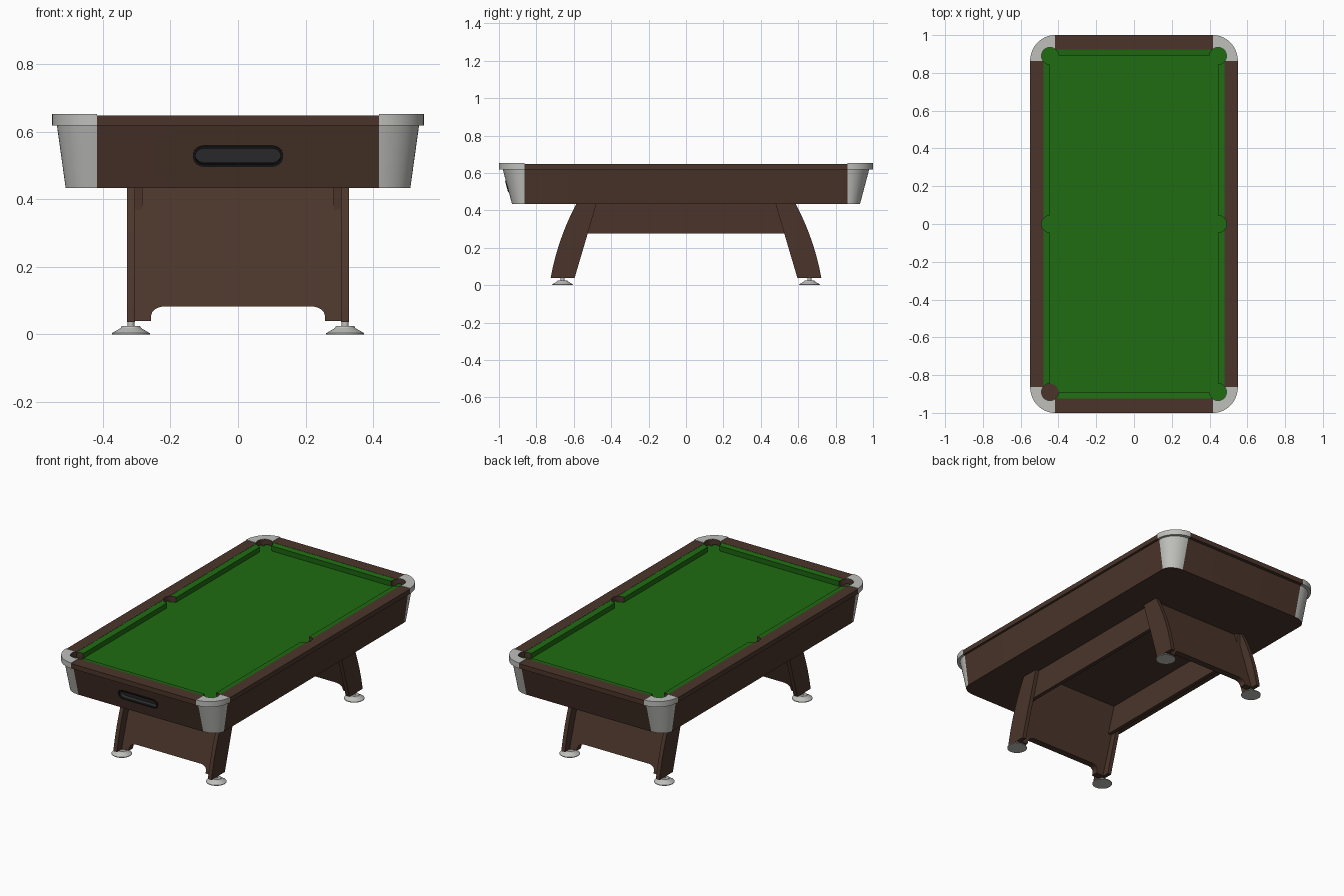
import bpy, bmesh
from math import pi, cos, sin, radians
from mathutils import Matrix, Vector

if "Cube" in bpy.data.objects:
    bpy.data.objects.remove(bpy.data.objects["Cube"])

def material(name, rgb):
    m = bpy.data.materials.new(name)
    m.diffuse_color = (*rgb, 1)
    m.use_nodes = True
    m.node_tree.nodes["Principled BSDF"].inputs["Base Color"].default_value = m.diffuse_color
    return m

WOOD = material("dark_wood", (0.07, 0.036, 0.024))
CLOTH = material("green_cloth", (0.014, 0.15, 0.006))
METAL = material("metal", (0.52, 0.52, 0.5))
SLOT = material("slot_grey", (0.03, 0.03, 0.032))
RIM = material("rim_black", (0.008, 0.008, 0.009))
CX, CY = 0.418, 0.863        # corner arc centre
TOP, FIELD = 0.652, 0.611

def loft(name, rings, mats, loop=False, pick=None, mirror=None, xform=None):
    """Skin a list of equal-length closed rings; cap the ends unless looped."""
    bm = bmesh.new()
    vs = [[bm.verts.new(p) for p in r] for r in rings]
    n = len(rings[0])
    pairs = list(zip(vs, vs[1:])) + ([(vs[-1], vs[0])] if loop else [])
    for a, b in pairs:
        for i in range(n):
            j = (i + 1) % n
            f = bm.faces.new((a[i], a[j], b[j], b[i]))
            if pick:
                f.material_index = pick(i)
    if not loop:
        bm.faces.new(vs[0])
        bm.faces.new(vs[-1])
    bmesh.ops.recalc_face_normals(bm, faces=bm.faces)
    if xform:
        bm.transform(xform)
    me = bpy.data.meshes.new(name)
    bm.to_mesh(me)
    bm.free()
    for m in mats:
        me.materials.append(m)
    ob = bpy.data.objects.new(name, me)
    bpy.context.collection.objects.link(ob)
    if mirror:
        md = ob.modifiers.new("mirror", 'MIRROR')
        md.use_axis = (bool(mirror[0]), bool(mirror[1]), False)
        md.use_mirror_merge = False
    return ob

def box(name, x, y, z, mats, mirror=None):
    ring = lambda h: [(x[0], y[0], h), (x[1], y[0], h), (x[1], y[1], h), (x[0], y[1], h)]
    return loft(name, [ring(z[0]), ring(z[1])], mats, mirror=mirror)

def cut(ob, cutter):
    md = ob.modifiers.new("cut", 'BOOLEAN')
    md.operation, md.solver, md.object = 'DIFFERENCE', 'EXACT', cutter
    md.material_mode = 'TRANSFER'

def circle(x, y, z, r, n=32):
    return [(x + r * cos(2 * pi * i / n), y + r * sin(2 * pi * i / n), z) for i in range(n)]

SEG = 12
def rounded(rx, ry, z):
    """Rectangle outline with elliptical corners."""
    pts = []
    for k, (sx, sy) in enumerate(((1, 1), (-1, 1), (-1, -1), (1, -1))):
        for i in range(SEG + 1):
            a = k * pi / 2 + i * pi / 2 / SEG
            pts.append((sx * CX + rx * cos(a), sy * CY + ry * sin(a), z))
    return pts

def stadium(w, h, z):
    pts = []
    for s in (1, -1):
        for i in range(13):
            a = -pi / 2 + i * pi / 12
            pts.append((s * (w - h + h * cos(a)), s * h * sin(a), z))
    return pts

# Tapered cabinet with metal corners, hollow at the top
cabinet = loft("cabinet", [rounded(.092, .067, .433), rounded(.118, .117, .62),
                           rounded(.107, .106, .62), rounded(.104, .103, .598)],
               [WOOD, METAL], pick=lambda i: 0 if i % (SEG + 1) == SEG else 1)
loft("playing_surface", [rounded(.1, .1, .59), rounded(.1, .1, FIELD)], [CLOTH])

# Rails and metal corner caps
side_rail = box("side_rail", (.48, .55), (-CY, CY), (.619, .648), [WOOD], (1, 0))
box("end_rail", (-CX, CX), (.925, 1.0), (.619, .648), [WOOD], (0, 1))
cap = [(CX + .132 * cos(i * pi / 32), CY + .137 * sin(i * pi / 32)) for i in range(17)]
cap += [(CX, .925), (.48, .925), (.48, CY)]
corner_cap = loft("corner_cap", [[(x, y, z) for x, y in cap] for z in (.619, TOP)],
                  [METAL], mirror=(1, 1))

# Cushion ring
rect = lambda x, y, z: [(x, y, z), (-x, y, z), (-x, -y, z), (x, -y, z)]
cushion = loft("cushions", [rect(.481, .926, .605), rect(.481, .926, .647),
                            rect(.445, .893, .643), rect(.448, .896, .605)],
               [CLOTH], loop=True)

# Six pockets cut through rails, caps and cushions
cutters = []
for y in (-.89, 0, .89):
    for x in (-.445, .445):
        c = loft("pocket_cutter", [circle(x, y, .59, .045), circle(x, y, .7, .045)], [WOOD])
        cutters.append(c)
        for ob in [cushion] + ([corner_cap] if y else [side_rail]):
            cut(ob, c)
loft("pocket_floor", [circle(-.445, -.89, FIELD - .005, .0449),
                      circle(-.445, -.89, FIELD + .001, .0449)], [WOOD])

# Ball return slot in the sloping front panel
tilt = Matrix.Translation(Vector((0, -.9555, .528))) @ Matrix.Rotation(radians(105), 4, 'X')
slot = loft("slot_cutter", [stadium(.128, .026, -.025), stadium(.128, .026, .03)],
            [SLOT], xform=tilt)
cutters.append(slot)
cut(cabinet, slot)
loft("slot_rim", [stadium(.134, .032, -.01), stadium(.134, .032, .004),
                  stadium(.126, .024, .004), stadium(.126, .024, -.01)],
     [RIM], loop=True, xform=tilt)

# Curved legs
prof = []
for i in range(13):
    t = i / 12
    prof.append(((1 - t) ** 2 * .585 + 2 * t * (1 - t) * .685 + t * t * .724,
                 (1 - t) ** 2 * .437 + 2 * t * (1 - t) * .25 + t * t * .037))
prof += [(.596, .037), (.478, .437)]
loft("leg", [[(x, y, z) for y, z in prof] for x in (.305, .329)], [WOOD], mirror=(1, 1))

# Slanted end panels with an arched lower edge
half = [(.306, .437), (.306, .04), (.257, .04)]
half += [(.217 + .04 * cos(i * pi / 16), .055 + .028 * sin(i * pi / 16)) for i in range(9)]
outline = half + [(-x, z) for x, z in reversed(half)]
centre = lambda z: .535 + .125 * (.433 - z) / .398
loft("end_panel", [[(x, centre(z) + d, z) for x, z in outline] for d in (-.02, .02)],
     [WOOD], mirror=(0, 1))

# Side beams between the legs
box("side_beam", (.283, .306), (-.575, .575), (.275, .437), [WOOD], (1, 0))

# Levelling feet
loft("foot", [circle(.317, .66, z, r) for z, r in
              ((0, .056), (.004, .056), (.019, .03), (.025, .027), (.0251, .01), (.04, .01))],
     [METAL], mirror=(1, 1))

# Apply modifiers, smooth the curves, drop the cutters
bpy.ops.object.select_all(action='DESELECT')
for ob in bpy.context.scene.objects:
    if ob in cutters:
        ob.hide_render = True
    else:
        ob.select_set(True)
bpy.context.view_layer.objects.active = cabinet
bpy.ops.object.convert(target='MESH')
bpy.ops.object.shade_smooth_by_angle(angle=radians(30))
for c in cutters:
    bpy.data.objects.remove(c)
